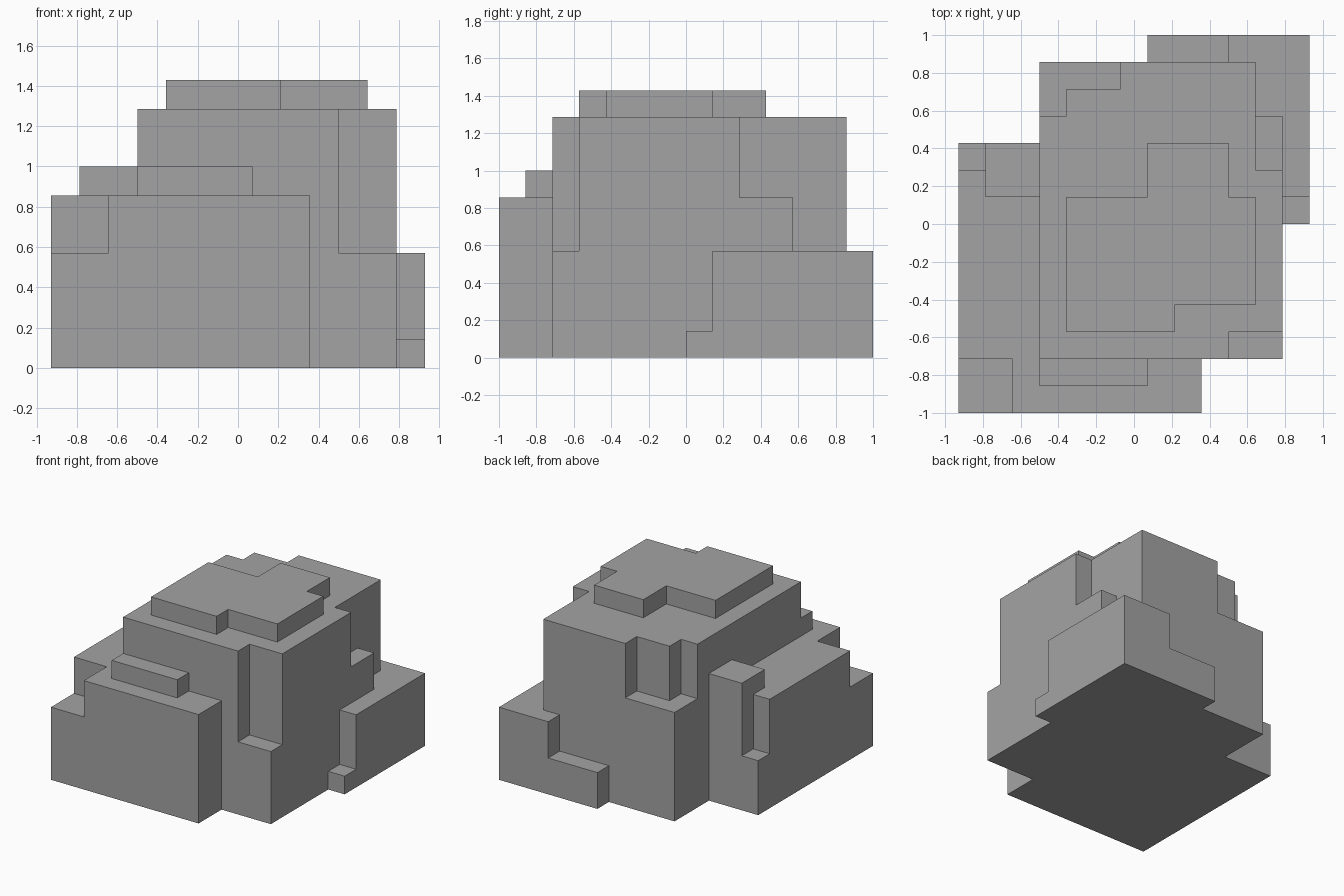
import bpy, bmesh
from mathutils import Vector
from math import radians

if "Cube" in bpy.data.objects:
    bpy.data.objects.remove(bpy.data.objects["Cube"])

U = 1 / 7            # block size
NX, NY = 13, 14      # footprint in blocks

# Terraces of the boulder: x0, x1, y0, y1, height (later ones override earlier ones)
TERRACES = [
    (0, 9, 0, 2, 6),      # front ledge
    (0, 2, 0, 2, 4),      # front ledge, low left corner
    (3, 7, 1, 2, 7),      # front ridge
    (0, 3, 2, 10, 6),     # left ledge
    (1, 3, 8, 10, 7),     # left ledge, raised back
    (0, 1, 9, 10, 3),     # left ledge, back corner notch
    (11, 13, 8, 14, 4),   # right back ledge
    (10, 13, 13, 14, 4),
    (7, 10, 13, 14, 2),   # low back step
    (12, 13, 7, 8, 1),    # low right step
    (3, 11, 2, 13, 9),    # main body
    (11, 12, 2, 9, 9),
    (11, 12, 9, 11, 6),   # right shoulder
    (10, 12, 2, 3, 4),    # front right notch
    (3, 4, 11, 13, 6),    # back left notches
    (4, 6, 12, 13, 6),
    (4, 11, 4, 8, 10),    # top cap
    (4, 8, 3, 4, 10),
    (7, 10, 8, 10, 10),
]

heights = {}
for x0, x1, y0, y1, h in TERRACES:
    for x in range(x0, x1):
        for y in range(y0, y1):
            heights[x, y] = h


def build_boulder(name, material):
    bm = bmesh.new()

    def quad(*pts):
        bm.faces.new([bm.verts.new(((x - NX / 2) * U, (y - NY / 2) * U, z * U))
                      for x, y, z in pts])

    for (x, y), h in heights.items():
        c = [(x, y), (x + 1, y), (x + 1, y + 1), (x, y + 1)]
        # top and underside
        quad(*[(*p, h) for p in c])
        quad(*[(*p, 0) for p in reversed(c)])
        # walls down to each lower neighbour
        for i, (dx, dy) in enumerate([(0, -1), (1, 0), (0, 1), (-1, 0)]):
            a, b = c[i], c[(i + 1) % 4]
            for z in range(heights.get((x + dx, y + dy), 0), h):
                quad((*a, z), (*b, z), (*b, z + 1), (*a, z + 1))

    # weld, then merge coplanar squares into clean flat faces
    bmesh.ops.remove_doubles(bm, verts=bm.verts, dist=U * 0.01)
    bmesh.ops.dissolve_limit(bm, angle_limit=radians(1),
                             verts=bm.verts, edges=bm.edges)
    mesh = bpy.data.meshes.new(name)
    bm.to_mesh(mesh)
    bm.free()
    mesh.materials.append(material)
    obj = bpy.data.objects.new(name, mesh)
    bpy.context.collection.objects.link(obj)
    return obj


stone = bpy.data.materials.new("stone grey")
stone.diffuse_color = (0.37, 0.37, 0.37, 1)
stone.use_nodes = True
stone.node_tree.nodes["Principled BSDF"].inputs["Base Color"].default_value = stone.diffuse_color
build_boulder("boulder", stone)
